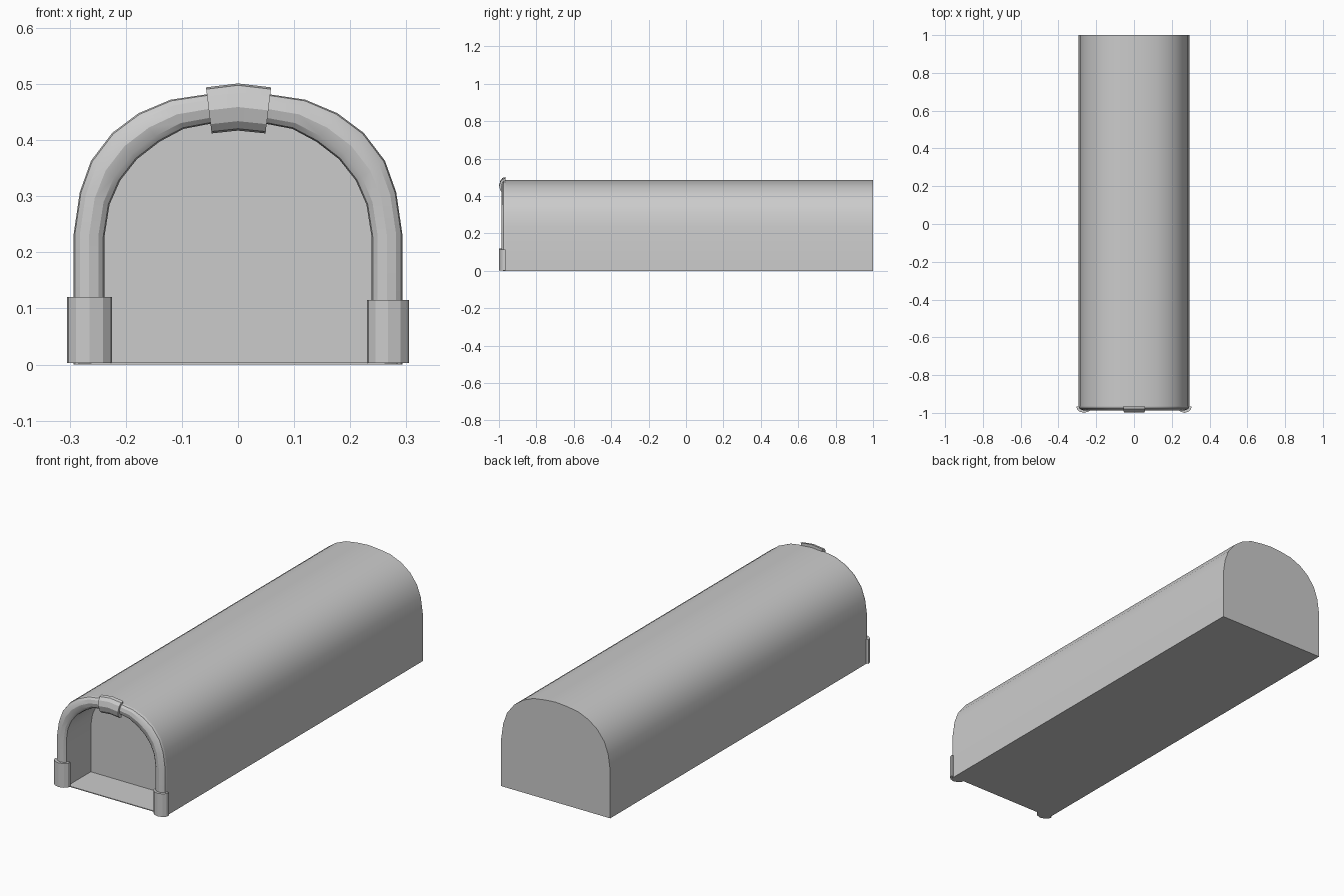
import bpy, bmesh
from math import radians

if "Cube" in bpy.data.objects:
    bpy.data.objects.remove(bpy.data.objects["Cube"])

FRONT, BACK, WALL = -0.965, 1.0, -0.79

# Right half of the arch, bottom to crown: outer and inner outlines (x, z)
OUTER = [(.293, .0), (.293, .232), (.282, .307), (.262, .363), (.224, .413),
         (.177, .448), (.12, .472), (.06, .481), (0, .486)]
INNER = [(.238, .004), (.238, .228), (.229, .285), (.21, .328), (.18, .366),
         (.14, .397), (.097, .42), (.05, .429), (0, .432)]
# Half-round moulding section: (fraction from inner to outer, fraction of depth)
SECTION = [(0, 0), (.04, .45), (.2, .8), (.5, 1), (.8, .8), (.96, .45), (1, 0)]


def mirrored(half):
    return half + [(-x, z) for x, z in reversed(half[:-1])]


def finish(name, bm, angle):
    bmesh.ops.recalc_face_normals(bm, faces=bm.faces)
    mesh = bpy.data.meshes.new(name)
    bm.to_mesh(mesh)
    bm.free()
    obj = bpy.data.objects.new(name, mesh)
    bpy.context.collection.objects.link(obj)
    bpy.ops.object.select_all(action='DESELECT')
    obj.select_set(True)
    bpy.context.view_layer.objects.active = obj
    bpy.ops.object.shade_smooth_by_angle(angle=radians(angle))
    return obj


def bridge(bm, a, b):
    n = len(a)
    for i in range(n):
        j = (i + 1) % n
        bm.faces.new((a[i], a[j], b[j], b[i]))


def moulding(name, inner, outer, depth, angle=25):
    """Sweep the half-round section along paired inner and outer paths."""
    bm = bmesh.new()
    rings = []
    for (xi, zi), (xo, zo) in zip(inner, outer):
        rings.append([bm.verts.new((xi + (xo - xi) * t, FRONT - depth * d,
                                    zi + (zo - zi) * t)) for t, d in SECTION])
    for a, b in zip(rings, rings[1:]):
        bridge(bm, a, b)
    bm.faces.new(rings[0])
    bm.faces.new(rings[-1])
    return finish(name, bm, angle)


# Long vaulted body with a recessed arched opening at the front
bm = bmesh.new()
loops = [[bm.verts.new((x, y, z)) for x, z in mirrored(pts)]
         for pts, y in ((OUTER, BACK), (OUTER, FRONT), (INNER, FRONT), (INNER, WALL))]
for a, b in zip(loops, loops[1:]):
    bridge(bm, a, b)
bm.faces.new(loops[0])
bm.faces.new(loops[-1])
finish("vault_body", bm, 30)

# Arch moulding around the opening
moulding("arch_trim", mirrored(INNER), mirrored(OUTER), .022)

# Keystone at the crown
moulding("keystone", [(.049, .412), (0, .417), (-.047, .412)],
         [(.059, .494), (0, .501), (-.057, .494)], .034)

# Half-round plinth blocks at the feet of the arch
for name, side, xi, height in (("right_plinth", 1, .23, .115), ("left_plinth", -1, .225, .12)):
    levels = (.003, height)
    moulding(name, [(side * xi, z) for z in levels],
             [(side * .305, z) for z in levels], .035)
